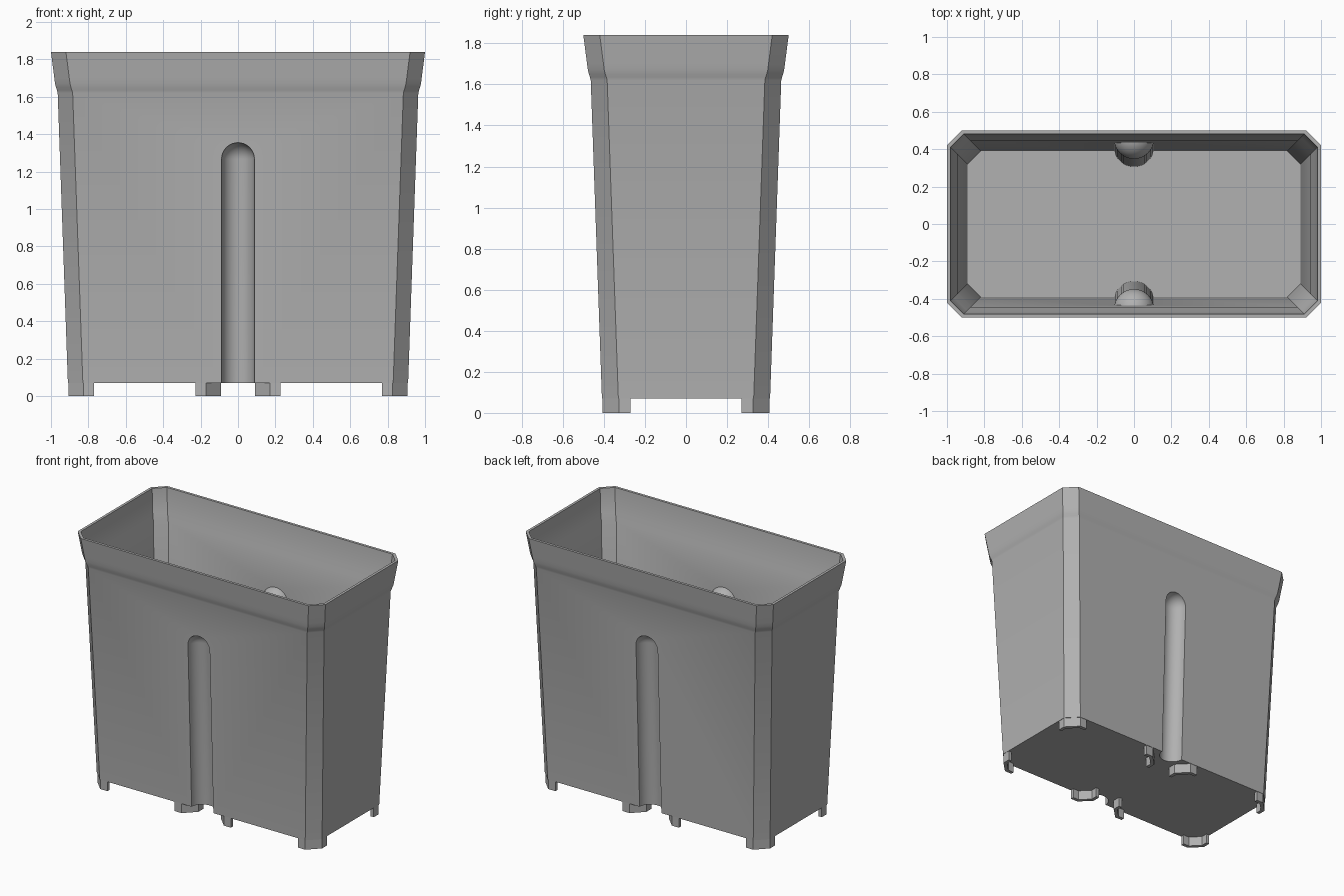
import bpy, bmesh, math

if "Cube" in bpy.data.objects:
    bpy.data.objects.remove(bpy.data.objects["Cube"])

grey = bpy.data.materials.new("plain grey")
grey.use_nodes = True
GREY = (0.44, 0.44, 0.44, 1)
grey.diffuse_color = GREY
grey.node_tree.nodes["Principled BSDF"].inputs["Base Color"].default_value = GREY


def loft(bm, rings):
    """Skin a stack of point rings and cap both ends."""
    loops = [[bm.verts.new(p) for p in ring] for ring in rings]
    n = len(loops[0])
    for a, b in zip(loops, loops[1:]):
        for i in range(n):
            j = (i + 1) % n
            bm.faces.new((a[i], a[j], b[j], b[i]))
    bm.faces.new(loops[0][::-1])
    bm.faces.new(loops[-1])


def make(name, stacks):
    bm = bmesh.new()
    for rings in stacks:
        loft(bm, rings)
    bmesh.ops.recalc_face_normals(bm, faces=bm.faces)
    mesh = bpy.data.meshes.new(name)
    bm.to_mesh(mesh)
    bm.free()
    mesh.materials.append(grey)
    ob = bpy.data.objects.new(name, mesh)
    bpy.context.collection.objects.link(ob)
    return ob


def activate(ob):
    bpy.ops.object.select_all(action='DESELECT')
    ob.select_set(True)
    bpy.context.view_layer.objects.active = ob


def cut(target, cutter):
    """Subtract the cutter and throw it away."""
    mod = target.modifiers.new("cut", 'BOOLEAN')
    mod.operation = 'DIFFERENCE'
    mod.solver = 'EXACT'
    mod.object = cutter
    activate(target)
    bpy.ops.object.modifier_apply(modifier=mod.name)
    bpy.data.objects.remove(cutter)


def octagon(z, hx, c):
    """Rectangle with chamfered corners; depth is always 0.5 less than width."""
    hy = hx - 0.5
    return [(hx - c, -hy, z), (hx, c - hy, z), (hx, hy - c, z), (hx - c, hy, z),
            (c - hx, hy, z), (-hx, hy - c, z), (-hx, c - hy, z), (c - hx, -hy, z)]


def channel(name, side, radius):
    """Round-topped column leaning with the front or back wall."""
    top, segs, steps = 1.267, 40, 10
    levels = [(-0.1, radius)]
    for k in range(steps):
        a = k / steps * math.pi / 2
        levels.append((top + radius * math.sin(a), radius * math.cos(a)))
    levels.append((top + radius * 0.999, radius * 0.04))
    rings = []
    for z, r in levels:
        y0 = side * (0.41 + 0.0355 * z)
        rings.append([(r * math.cos(t), y0 + r * math.sin(t), z)
                      for t in (2 * math.pi * (i + 0.5) / segs for i in range(segs))])
    return make(name, [rings])


# Tapered tub with flared rim
outer = [(0.07, 0.9095), (1.62, 0.964), (1.635, 0.968), (1.65, 0.973),
         (1.67, 0.978), (1.70, 0.982), (1.84, 1.0)]
body = make("tub_body", [[octagon(z, h, 0.08) for z, h in outer]])

# Hollow interior, keeping the raised backs of the two channels
inner = [(0.09, 0.89), (1.615, 0.944), (1.665, 0.964), (1.84, 0.981), (1.9, 0.987)]
cavity = make("cavity", [[octagon(z, h, 0.07) for z, h in inner]])
for side in (-1, 1):
    cut(cavity, channel("channel_back", side, 0.107))
cut(body, cavity)

# Channels pressed into the front and back walls
for side in (-1, 1):
    cut(body, channel("channel_groove", side, 0.088))

# Thin corner feet: one set under each half of the floor
X, Y, C, LEG, T = 0.907, 0.407, 0.08, 0.137, 0.025
K = C - T * (2 - math.sqrt(2))
plan = [(X - LEG, Y), (X - C, Y), (X, Y - C), (X, Y - LEG),
        (X - T, Y - LEG), (X - T, Y - T - K), (X - T - K, Y - T), (X - LEG, Y - T)]
stacks = []
for sx in (-1, 1):
    for sy in (-1, 1):
        for middle in (False, True):
            pts = [(sx * (0.998 - x if middle else x), sy * y) for x, y in plan]
            stacks.append([[(x, y, z) for x, y in pts] for z in (0, 0.08)])
feet = make("feet", stacks)

for ob in (body, feet):
    activate(ob)
    bpy.ops.object.shade_smooth_by_angle(angle=math.radians(28))
